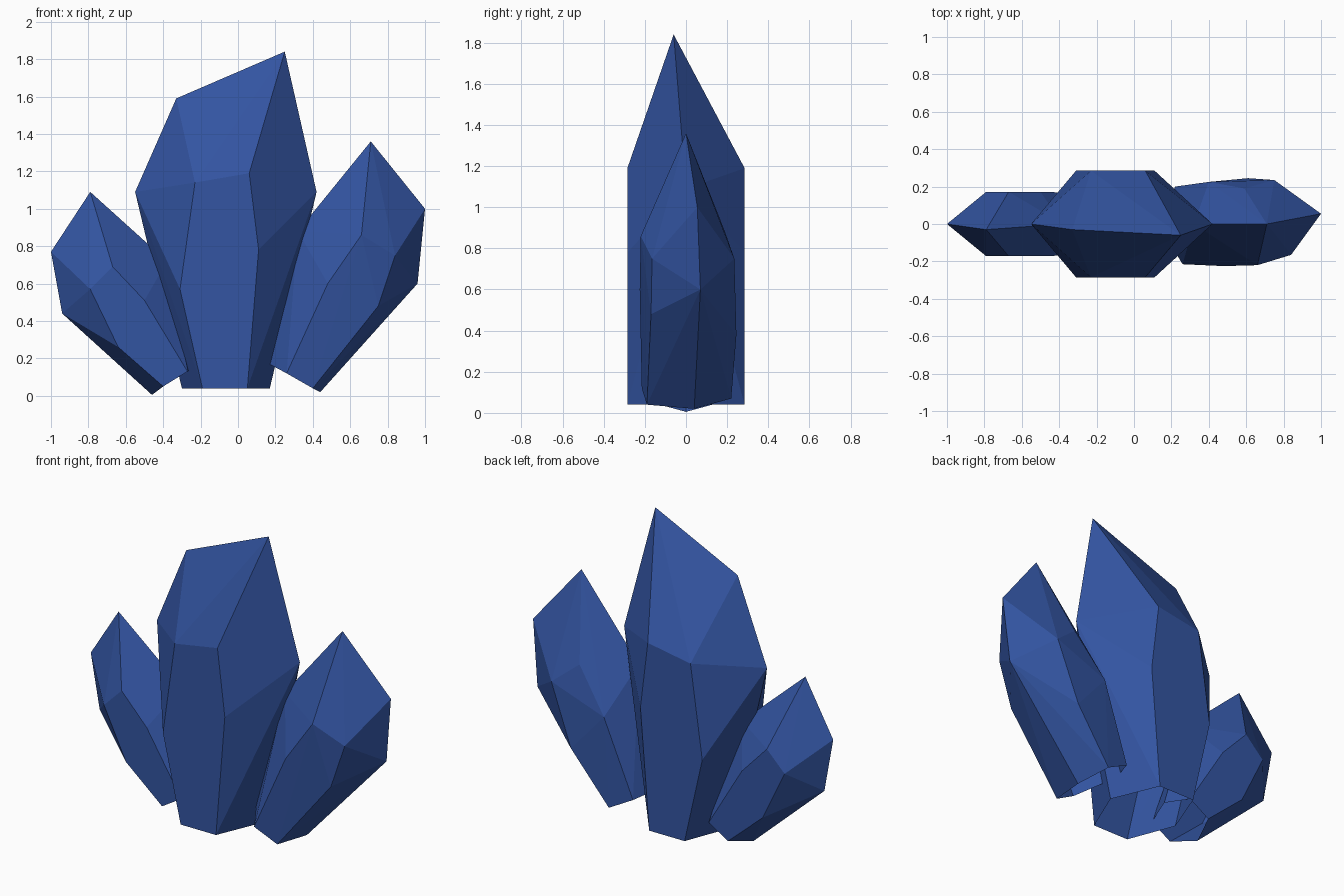
import bpy, bmesh

if "Cube" in bpy.data.objects:
    bpy.data.objects.remove(bpy.data.objects["Cube"])

# One flat blue for the whole cluster
blue = bpy.data.materials.new("crystal blue")
blue.diffuse_color = (0.033, 0.09, 0.36, 1.0)
blue.use_nodes = True
blue.node_tree.nodes["Principled BSDF"].inputs["Base Color"].default_value = blue.diffuse_color


def crystal(name, base, body):
    """Faceted, convex crystal with an open base ring."""
    bm = bmesh.new()
    ring = [bm.verts.new(p) for p in base]
    verts = ring + [bm.verts.new(p) for p in body]
    bmesh.ops.convex_hull(bm, input=verts)
    # open the underside
    bottom = [f for f in bm.faces if all(v in ring for v in f.verts)]
    bmesh.ops.delete(bm, geom=bottom, context='FACES')
    bmesh.ops.dissolve_limit(bm, angle_limit=0.03, verts=bm.verts[:], edges=bm.edges[:])
    bmesh.ops.recalc_face_normals(bm, faces=bm.faces[:])
    me = bpy.data.meshes.new(name)
    bm.to_mesh(me)
    bm.free()
    me.materials.append(blue)
    ob = bpy.data.objects.new(name, me)
    bpy.context.collection.objects.link(ob)
    return ob


def both(points, y):
    """Place (x, z) points on the front and the back."""
    return [(x, s * y, z) for x, z in points for s in (-1, 1)]


# Tall middle crystal with a slanted ridge
crystal("middle_crystal",
        both([(-0.19, 0.04), (0.05, 0.04)], 0.285) + [(-0.30, 0, 0.04), (0.17, 0, 0.04)],
        both([(-0.31, 0.57), (-0.23, 1.14), (0.06, 1.19), (0.11, 0.78)], 0.285)
        + [(-0.55, 0, 1.09), (0.42, 0, 1.09), (-0.33, -0.03, 1.59), (0.25, -0.06, 1.84)])

# Right crystal, leaning outward
crystal("right_crystal",
        [(0.26, -0.215, 0.12), (0.40, -0.19, 0.04), (0.44, 0.04, 0.02),
         (0.37, 0.22, 0.07), (0.22, 0.20, 0.15), (0.13, 0, 0.19)],
        [(0.48, -0.225, 0.60), (0.66, -0.22, 0.86), (0.84, -0.165, 0.75), (0.75, -0.17, 0.48),
         (0.40, 0.225, 0.62), (0.59, 0.19, 0.88), (0.75, 0.235, 0.75), (0.61, 0.245, 0.38),
         (0.96, 0.07, 0.60), (1.0, 0.055, 1.0), (0.71, 0, 1.36), (0.32, 0, 0.88)])

# Smaller left crystal, leaning outward
crystal("left_crystal",
        both([(-0.40, 0.05), (-0.27, 0.13)], 0.165) + [(-0.46, 0, 0.005), (-0.22, 0, 0.16)],
        both([(-0.64, 0.26), (-0.79, 0.57), (-0.67, 0.69), (-0.50, 0.51)], 0.172)
        + [(-0.94, 0, 0.44), (-1.0, 0, 0.77), (-0.79, -0.03, 1.09), (-0.38, 0, 0.72)])
